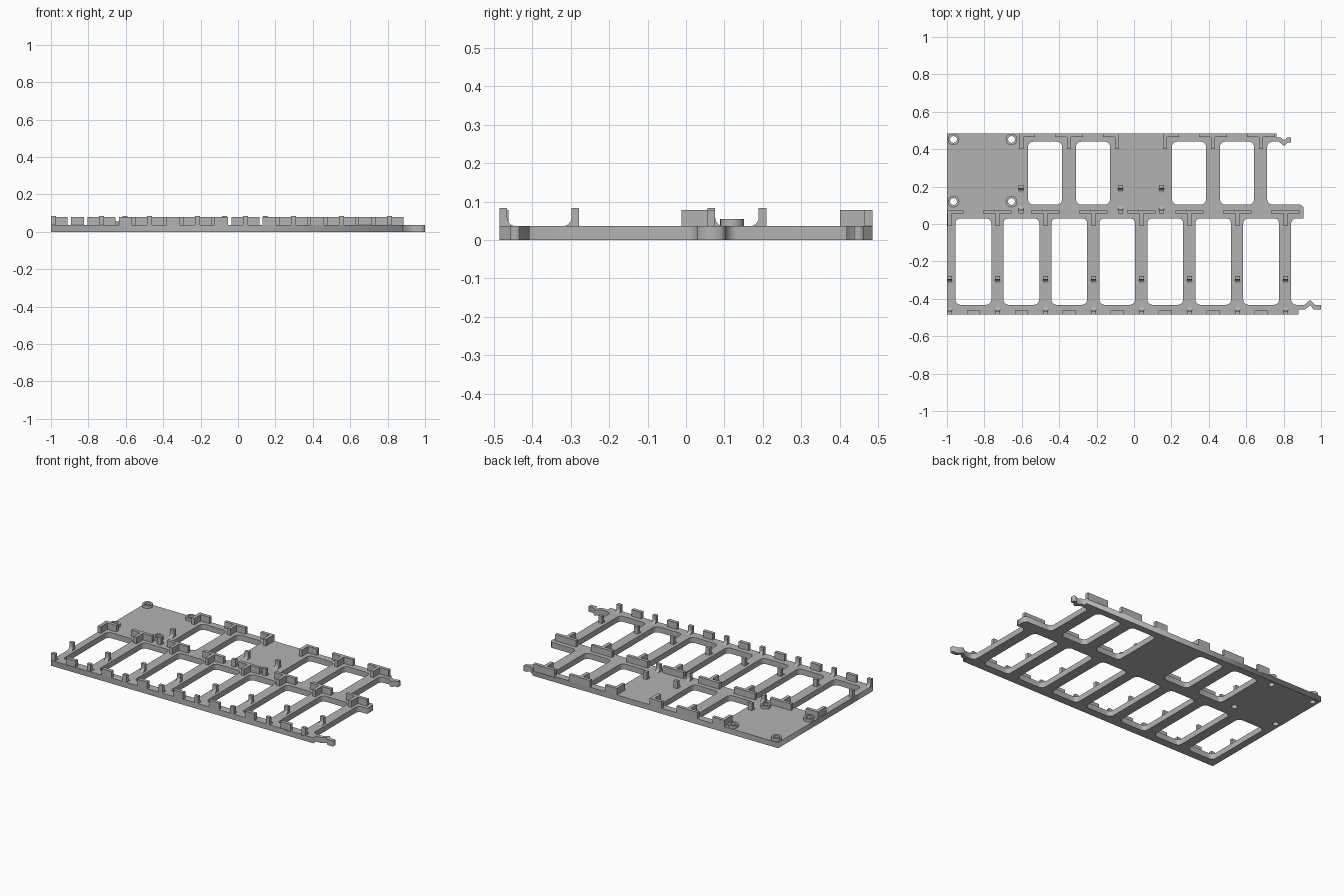
import bpy, bmesh, math
from mathutils import Vector

cube = bpy.data.objects.get("Cube")
if cube:
    bpy.data.objects.remove(cube)

PLATE = 0.036     # plate thickness
WALL = 0.078      # top of the walls
CLIP = 0.083      # top of the clip posts
PITCH = 0.2565    # spacing between bays
SINK = 0.03       # raised parts start slightly inside the plate

grey = bpy.data.materials.new("plain grey")
grey.use_nodes = True
grey.diffuse_color = (0.45, 0.45, 0.45, 1)
grey.node_tree.nodes["Principled BSDF"].inputs["Base Color"].default_value = (0.45, 0.45, 0.45, 1)


def rounded(points, steps=5):
    """Closed outline; a third value on a point is its corner radius."""
    out = []
    for i, p in enumerate(points):
        here = Vector(p[:2])
        if len(p) < 3:
            out.append(here)
            continue
        a = Vector(points[i - 1][:2]) - here
        b = Vector(points[(i + 1) % len(points)][:2]) - here
        half = a.angle(b) / 2
        start = here + a.normalized() * p[2] / math.tan(half)
        end = here + b.normalized() * p[2] / math.tan(half)
        centre = here + (a.normalized() + b.normalized()).normalized() * p[2] / math.sin(half)
        for k in range(steps + 1):
            ray = start.lerp(end, k / steps) - centre
            out.append(centre + ray.normalized() * p[2])
    return out


def circle(x, y, r, n=24):
    return [Vector((x + r * math.cos(2 * math.pi * k / n), y + r * math.sin(2 * math.pi * k / n)))
            for k in range(n)]


def slab(name, loops, z0, z1):
    """Flat outline with holes, extruded from z0 to z1."""
    curve = bpy.data.curves.new(name, 'CURVE')
    curve.dimensions = '2D'
    curve.fill_mode = 'BOTH'
    curve.extrude = (z1 - z0) / 2
    for loop in loops:
        s = curve.splines.new('POLY')
        s.points.add(len(loop) - 1)
        for pt, co in zip(s.points, loop):
            pt.co = (co.x, co.y, 0, 1)
        s.use_cyclic_u = True
    temp = bpy.data.objects.new(name + "_outline", curve)
    bpy.context.collection.objects.link(temp)
    bpy.context.view_layer.update()
    mesh = bpy.data.meshes.new_from_object(temp.evaluated_get(bpy.context.evaluated_depsgraph_get()))
    bpy.data.objects.remove(temp)
    bm = bmesh.new()
    bm.from_mesh(mesh)
    bmesh.ops.remove_doubles(bm, verts=bm.verts, dist=0.0002)
    bmesh.ops.translate(bm, verts=bm.verts, vec=(0, 0, (z0 + z1) / 2))
    return finish(name, bm, mesh)


def finish(name, bm, mesh=None):
    mesh = mesh or bpy.data.meshes.new(name)
    bmesh.ops.recalc_face_normals(bm, faces=bm.faces)
    bm.to_mesh(mesh)
    bm.free()
    mesh.materials.clear()
    mesh.materials.append(grey)
    obj = bpy.data.objects.new(name, mesh)
    bpy.context.collection.objects.link(obj)
    return obj


def box(name, x0, x1, y0, y1, z1=WALL):
    bm = bmesh.new()
    bmesh.ops.create_cube(bm, size=1)
    for v in bm.verts:
        v.co = ((x0 + x1) / 2 + v.co.x * (x1 - x0),
                (y0 + y1) / 2 + v.co.y * (y1 - y0),
                (SINK + z1) / 2 + v.co.z * (z1 - SINK))
    return finish(name, bm)


def clip(name, x, y, side, width=0.027):
    """Upright post whose foot sweeps out towards side (+1 or -1 in y)."""
    t, r = 0.02, 0.022
    profile = [(0, SINK), (0, CLIP), (t, CLIP)]
    for k in range(6):
        a = math.pi / 2 * k / 5
        profile.append((t + r - r * math.cos(a), PLATE + r - r * math.sin(a)))
    profile.append((t + r, SINK))
    bm = bmesh.new()
    face = bm.faces.new([bm.verts.new((x - width / 2, y + side * d, z)) for d, z in profile])
    ext = bmesh.ops.extrude_face_region(bm, geom=[face])
    bmesh.ops.translate(bm, vec=(width, 0, 0),
                        verts=[g for g in ext["geom"] if isinstance(g, bmesh.types.BMVert)])
    return finish(name, bm)


def window(x, y0, y1, w):
    r = 0.028
    return rounded([(x, y0, r), (x + w, y0, r), (x + w, y1, r), (x, y1, r)])


# Plate outline with the two hooked latches on its right edge
outline = rounded([
    (-1, -0.485), (0.88, -0.485), (0.88, -0.456),
    (0.917, -0.456), (0.942, -0.435), (0.96, -0.456), (1, -0.456),
    (1, -0.432), (0.968, -0.432), (0.942, -0.407), (0.912, -0.432),
    (0.84, -0.432, 0.028), (0.84, 0.03, 0.028), (0.905, 0.03),
    (0.905, 0.09), (0.89, 0.104), (0.712, 0.104, 0.028), (0.712, 0.44, 0.028),
    (0.775, 0.44), (0.803, 0.417), (0.822, 0.437), (0.84, 0.437),
    (0.84, 0.462), (0.82, 0.462), (0.803, 0.447), (0.785, 0.462),
    (0.762, 0.462), (0.762, 0.485), (-1, 0.485)])

screws = [(x, y) for x in (-0.965, -0.655) for y in (0.12, 0.452)]
holes = [window(-0.955 + PITCH * i, -0.432, 0.03, 0.192) for i in range(7)]
holes += [window(-0.567 + PITCH * i, 0.104, 0.44, 0.183) for i in (0, 1, 3, 4)]
holes += [circle(x, y, 0.018) for x, y in screws]
slab("base_plate", [outline] + holes, 0, PLATE)

# Screw bosses
for x, y in screws:
    boss = slab("screw_boss", [circle(x, y, 0.031), circle(x, y, 0.018)], SINK, 0.055)

# Lower bays: T walls along the middle, clip posts and lip tabs in front
for i in range(8):
    x = -0.986 + PITCH * i
    box("middle_wall", max(x - 0.075, -1), x + 0.075, 0.055, 0.076)
    box("middle_wall_stem", x - 0.011, x + 0.011, -0.012, 0.06)
    clip("front_clip", x, -0.485, 1)
    clip("inner_clip", x, -0.278, -1)
    if i < 7:
        box("front_lip_tab", x + 0.092, x + 0.162, -0.485, -0.462)

# Upper bays: T and L walls along the back edge
for i, (left, right) in enumerate([(0.011, 0.075), (0.075, 0.075), (0.075, 0.011),
                                   (0.011, 0.075), (0.075, 0.075), (0.075, 0.075)]):
    x = -0.603 + PITCH * i
    box("back_wall", x - left, x + right, 0.464, 0.485)
    box("back_wall_stem", x - 0.011, x + 0.011, 0.4, 0.47)

# Clip posts of the upper bays
for x in (-0.605, -0.072, 0.147):
    clip("rear_bay_clip", x, 0.209, -1)
    clip("rear_bay_front_clip", x, 0.056, 1)
